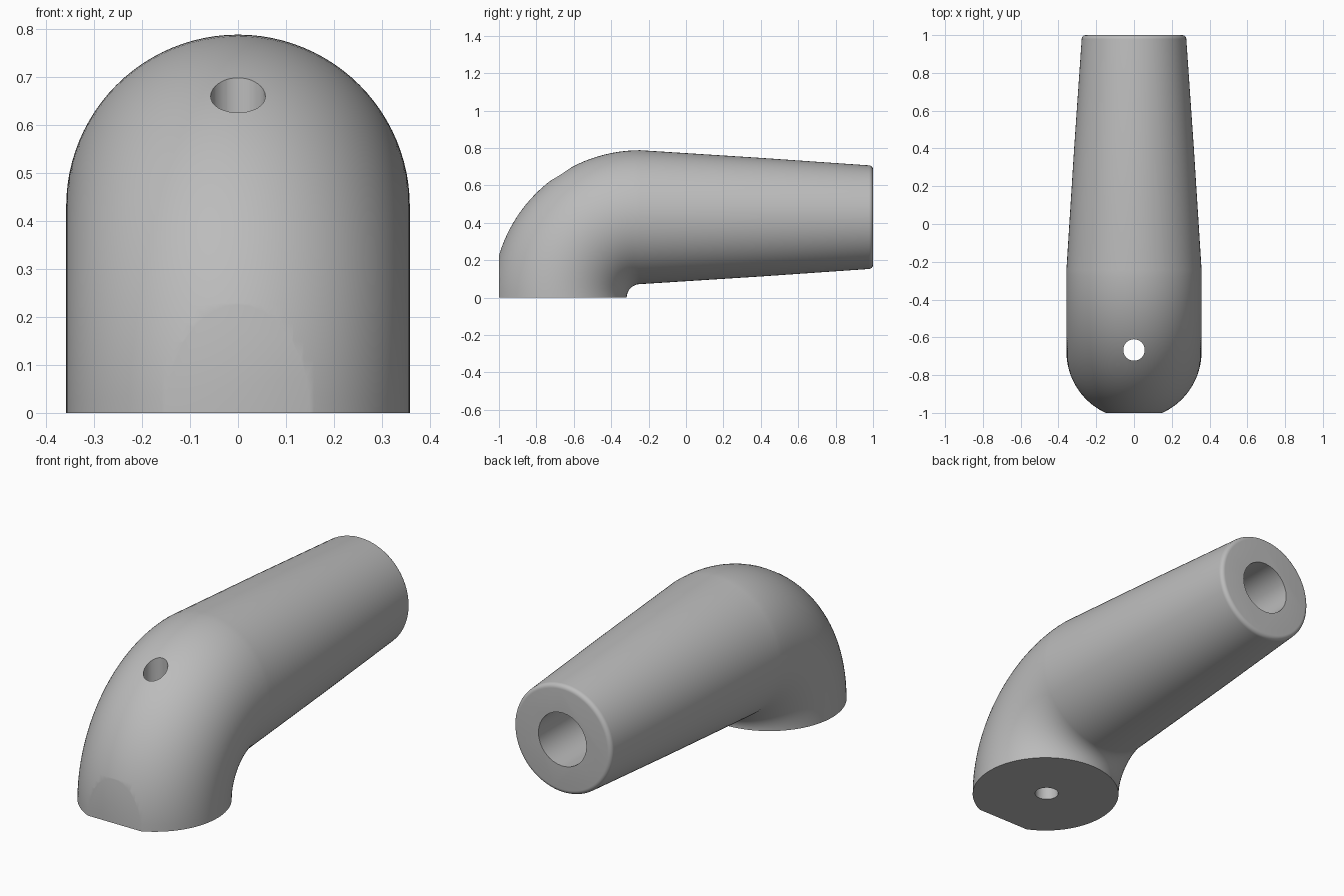
import bpy, bmesh, math
from mathutils import Vector, Matrix

cube = bpy.data.objects.get("Cube")
if cube:
    bpy.data.objects.remove(cube, do_unlink=True)

SEGMENTS = 96
RADIUS = 0.358          # elbow section radius
BEND = 0.43             # centreline radius of the bend
BEND_Y = -0.245         # bend axis position
BASE_Y = BEND_Y - BEND  # centre of the base disc

grey = bpy.data.materials.new("plain grey")
grey.use_nodes = True
colour = (0.5, 0.5, 0.5, 1)
grey.diffuse_color = colour
grey.node_tree.nodes["Principled BSDF"].inputs["Base Color"].default_value = colour


def make_object(name, bm):
    bmesh.ops.recalc_face_normals(bm, faces=bm.faces[:])
    mesh = bpy.data.meshes.new(name)
    bm.to_mesh(mesh)
    bm.free()
    mesh.materials.append(grey)
    obj = bpy.data.objects.new(name, mesh)
    bpy.context.collection.objects.link(obj)
    return obj


def prism(name, sides, radius, start, end, turn=0):
    """Closed prism or cylinder running between two points."""
    start, end = Vector(start), Vector(end)
    axis = end - start
    bm = bmesh.new()
    bmesh.ops.create_cone(bm, cap_ends=True, segments=sides, radius1=radius,
                          radius2=radius, depth=axis.length,
                          matrix=Matrix.Rotation(turn, 4, "Z"))
    rotation = axis.to_track_quat("Z", "Y").to_matrix().to_4x4()
    bm.transform(Matrix.Translation((start + end) / 2) @ rotation)
    return make_object(name, bm)


# Sections: centre y, centre z, radius, tilt of the section plane
sections = []
for i in range(33):
    a = math.pi / 2 * i / 32
    sections.append((BEND_Y - BEND * math.cos(a), BEND * math.sin(a), RADIUS, a))
FILLET = 0.022
for y, r in ((0.4, 0.317), (1 - FILLET, 0.277)):
    sections.append((y, BEND, r, math.pi / 2))
for i in range(1, 7):
    a = math.pi / 2 * i / 6
    sections.append((1 - FILLET * (1 - math.sin(a)), BEND,
                     0.277 - FILLET * (1 - math.cos(a)), math.pi / 2))

# Elbow and tapered arm as one lofted body
bm = bmesh.new()
rings = []
for y, z, r, tilt in sections:
    ring = []
    for k in range(SEGMENTS):
        t = math.tau * k / SEGMENTS
        s = r * math.sin(t)
        ring.append(bm.verts.new((r * math.cos(t), y - s * math.cos(tilt),
                                  z + s * math.sin(tilt))))
    rings.append(ring)
for low, high in zip(rings, rings[1:]):
    for k in range(SEGMENTS):
        n = (k + 1) % SEGMENTS
        bm.faces.new((low[k], low[n], high[n], high[k]))
bm.faces.new(rings[0])
bm.faces.new(rings[-1])
body = make_object("elbow_body", bm)

# Cutters: front flat, screw hole, hex pocket, arm bore
bm = bmesh.new()
bmesh.ops.create_cube(bm, size=1, matrix=Matrix.Translation((0, -1.5, 0.3)))
cutters = [
    make_object("front_flat_cutter", bm),
    prism("screw_hole_cutter", 32, 0.057, (0, -0.667, -0.1), (0, -0.667, 1)),
    prism("hex_pocket_cutter", 6, 0.135, (0, BASE_Y, -0.1), (0, BASE_Y, 0.25),
          math.pi / 2),
    prism("arm_bore_cutter", 32, 0.136, (0, 0.1, BEND), (0, 1.1, BEND)),
]
for cutter in cutters:
    cutter.hide_render = True
    mod = body.modifiers.new(cutter.name, "BOOLEAN")
    mod.operation = "DIFFERENCE"
    mod.solver = "EXACT"
    mod.object = cutter

bpy.ops.object.select_all(action="DESELECT")
body.select_set(True)
bpy.context.view_layer.objects.active = body
for cutter in cutters:
    bpy.ops.object.modifier_apply(modifier=cutter.name)
    bpy.data.objects.remove(cutter, do_unlink=True)
bpy.ops.object.shade_smooth_by_angle(angle=math.radians(30))
